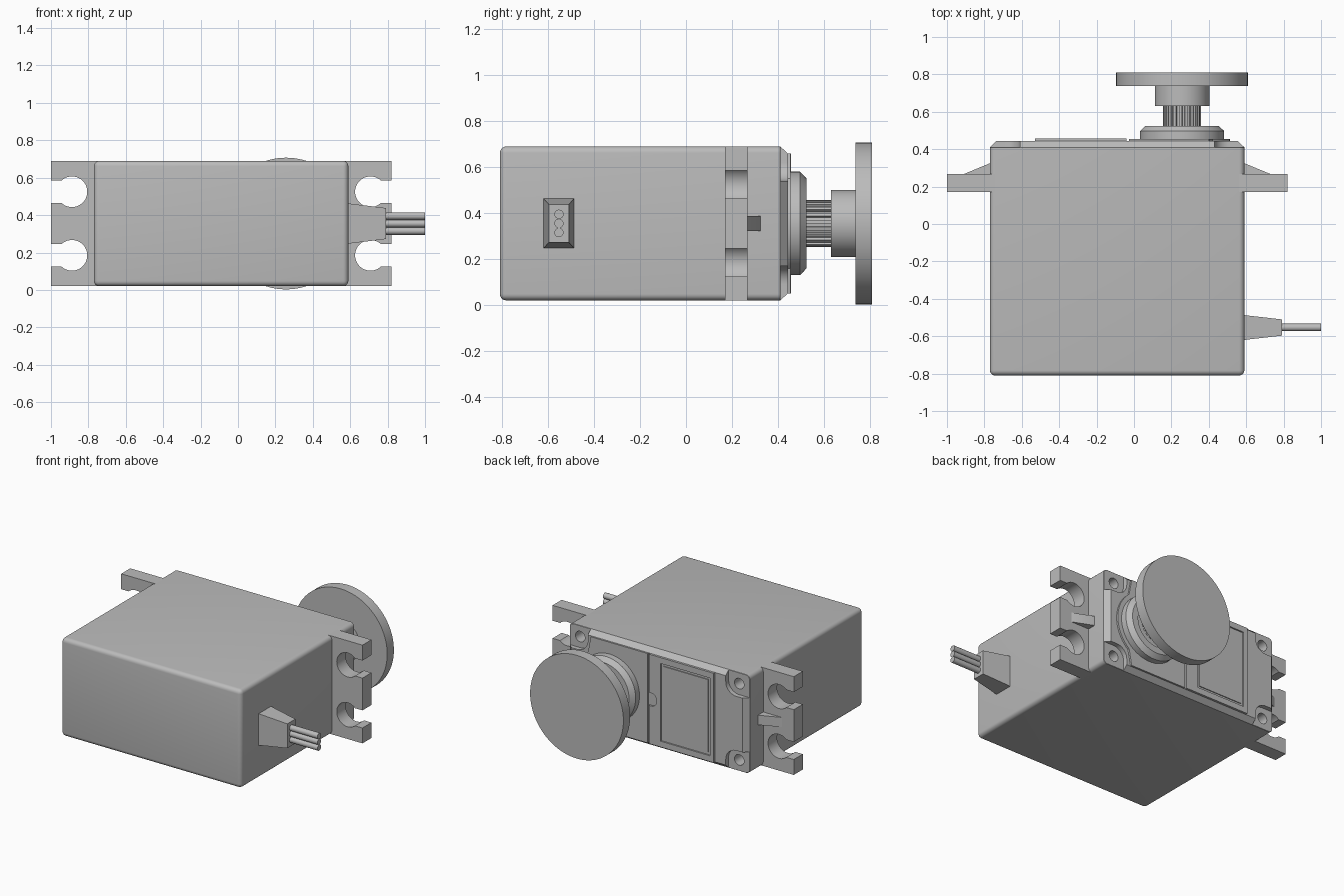
import bpy, bmesh, math
from mathutils import Vector

old = bpy.data.objects.get("Cube")
if old:
    bpy.data.objects.remove(old)

grey = bpy.data.materials.new("light grey plastic")
grey.use_nodes = True
grey.diffuse_color = (0.5, 0.5, 0.5, 1)
grey.node_tree.nodes["Principled BSDF"].inputs["Base Color"].default_value = (0.5, 0.5, 0.5, 1)

LEFT, RIGHT, BOTTOM, TOP = -0.77, 0.59, 0.02, 0.69
MID_Z = (BOTTOM + TOP) / 2
AXIS_X = 0.257
parts = []


def finish(name, bm):
    bmesh.ops.recalc_face_normals(bm, faces=bm.faces)
    mesh = bpy.data.meshes.new(name)
    bm.to_mesh(mesh)
    bm.free()
    mesh.materials.append(grey)
    ob = bpy.data.objects.new(name, mesh)
    bpy.context.scene.collection.objects.link(ob)
    parts.append(ob)
    return ob


def loft(name, rings):
    """Closed solid through rings with equal point counts."""
    bm = bmesh.new()
    loops = [[bm.verts.new(p) for p in ring] for ring in rings]
    n = len(loops[0])
    for a, b in zip(loops, loops[1:]):
        for i in range(n):
            j = (i + 1) % n
            bm.faces.new((a[i], a[j], b[j], b[i]))
    bm.faces.new(loops[0])
    bm.faces.new(loops[-1])
    return finish(name, bm)


def prism(name, outline, y0, y1):
    """Outline in x, z extruded along y."""
    return loft(name, [[(x, y, z) for x, z in outline] for y in (y0, y1)])


def rect(x0, x1, z0, z1):
    return [(x0, z0), (x1, z0), (x1, z1), (x0, z1)]


def arc(x, z, r, start, end, steps):
    turns = [math.radians(start + (end - start) * i / steps) for i in range(steps + 1)]
    return [(x + r * math.cos(t), z + r * math.sin(t)) for t in turns]


def circle(x, z, r, n=48):
    return arc(x, z, r, 0, 360, n)[:-1]


def turned(name, profile, x=AXIS_X, z=MID_Z, n=64):
    """Stacked circles of (radius, y)."""
    return loft(name, [[(a, y, b) for a, b in circle(x, z, r, n)] for r, y in profile])


def cut(target, cutters):
    for cutter in cutters:
        cutter.hide_render = True
        mod = target.modifiers.new("cut", "BOOLEAN")
        mod.operation = "DIFFERENCE"
        mod.solver = "EXACT"
        mod.object = cutter
    bpy.context.view_layer.update()
    graph = bpy.context.evaluated_depsgraph_get()
    mesh = bpy.data.meshes.new_from_object(target.evaluated_get(graph))
    target.modifiers.clear()
    target.data = mesh
    for cutter in cutters:
        parts.remove(cutter)
        bpy.data.objects.remove(cutter)


# Case: rounded box whose back ends in a chamfered cap
bm = bmesh.new()
bmesh.ops.create_cube(bm, size=1)
for v in bm.verts:
    v.co = Vector((LEFT if v.co.x < 0 else RIGHT,
                   -0.81 if v.co.y < 0 else 0.41,
                   BOTTOM if v.co.z < 0 else TOP))
edges = [e for e in bm.edges if any(v.co.y < 0 for v in e.verts)]
bmesh.ops.bevel(bm, geom=edges, offset=0.028, segments=5, profile=0.5, affect="EDGES")
bmesh.ops.recalc_face_normals(bm, faces=bm.faces)
back = [f for f in bm.faces if f.normal.y > 0.99]
new = bmesh.ops.extrude_face_region(bm, geom=back)["geom"]
bmesh.ops.delete(bm, geom=[f for f in back if f.is_valid], context="FACES_ONLY")
mid_x = (LEFT + RIGHT) / 2
for v in [g for g in new if isinstance(g, bmesh.types.BMVert)]:
    v.co.y += 0.033
    v.co.x = mid_x + (v.co.x - mid_x) * 0.95
    v.co.z = MID_Z + (v.co.z - MID_Z) * 0.91
case = finish("case", bm)

# Corner pockets and screw holes in the cap
cutters = []
for cx, sx in ((LEFT, 1), (RIGHT, -1)):
    for cz, sz in ((BOTTOM, 1), (TOP, -1)):
        shape = [(-0.05, -0.05), (0.16, -0.05)] + arc(0.08, 0.07, 0.08, 0, 90, 10) + [(-0.05, 0.15)]
        cutters.append(prism("pocket_cutter", [(cx + sx * x, cz + sz * z) for x, z in shape], 0.412, 0.6))
        cutters.append(prism("screw_cutter", circle(cx + sx * 0.08, cz + sz * 0.075, 0.036, 24), 0.33, 0.5))
cut(case, cutters)

# Mounting ears with keyhole slots, plus stiffening ribs
for side, wall, s, tip in (("left", RIGHT, 1, 0.82), ("right", LEFT, -1, -1.0)):
    def out(d):
        return wall + s * d
    ear = prism(side + "_mounting_ear", rect(out(-0.05), tip, BOTTOM, TOP), 0.17, 0.267)
    cutters = []
    for z in (0.185, 0.525):
        cutters.append(prism("hole_cutter", circle(out(0.118), z, 0.082), 0.1, 0.35))
        cutters.append(prism("slot_cutter", rect(out(0.12), out(0.4), z - 0.06, z + 0.06), 0.09, 0.36))
    cut(ear, cutters)
    loft(side + "_rib", [[(out(-0.02), 0.25, z), (out(0.14), 0.25, z), (out(0.14), 0.267, z),
                          (out(0), 0.325, z), (out(-0.02), 0.325, z)]
                         for z in (MID_Z - 0.033, MID_Z + 0.033)])

# Cover plate with recessed label area and a thumb notch
cover = prism("cover_plate", rect(-0.53, -0.04, 0.05, 0.66), 0.435, 0.458)
cut(cover, [prism("label_cutter", rect(-0.5, -0.13, 0.09, 0.62), 0.448, 0.5),
            prism("notch_cutter", circle(-0.055, MID_Z, 0.045, 24), 0.447, 0.5)])
prism("label_panel", rect(-0.483, -0.147, 0.107, 0.603), 0.44, 0.454)

# Gear plate, narrowing around the output
prism("gear_plate", [(-0.028, 0.05), (0.4, 0.05)]
      + arc(AXIS_X, MID_Z, 0.255, -50, 50, 20) + [(0.4, 0.66), (-0.028, 0.66)], 0.435, 0.455)

# Output bearing, splined shaft, hub and round horn
turned("bearing_boss", [(0.225, 0.44), (0.225, 0.497), (0.195, 0.525), (0.15, 0.525), (0.14, 0.505)])
spline = []
for i in range(20):
    for step, r in ((0, 0.102), (0.5, 0.102), (0.55, 0.088), (0.95, 0.088)):
        t = math.tau * (i + step) / 20
        spline.append((AXIS_X + r * math.cos(t), MID_Z + r * math.sin(t)))
prism("splined_shaft", spline, 0.49, 0.64)
turned("horn_hub", [(0.146, 0.63), (0.146, 0.75)])
turned("horn_disc", [(0.352, 0.738), (0.352, 0.81)], n=96)

# Cable boot and three wires
loft("cable_boot", [[(x, y0, z0), (x, y1, z0), (x, y1, z1), (x, y0, z1)]
                    for x, y0, y1, z0, z1 in ((0.57, -0.622, -0.485, 0.245, 0.465),
                                              (0.79, -0.597, -0.51, 0.272, 0.438))])
for name, dz in (("lower", -0.04), ("middle", 0), ("upper", 0.04)):
    loft(name + "_wire", [[(x, a, b) for a, b in circle(-0.553, MID_Z + dz, 0.02, 20)]
                          for x in (0.77, 1.0)])

# Smooth the curved surfaces, keep hard edges
bpy.ops.object.select_all(action="DESELECT")
for ob in parts:
    ob.select_set(True)
bpy.context.view_layer.objects.active = case
bpy.ops.object.shade_smooth_by_angle(angle=math.radians(30))
